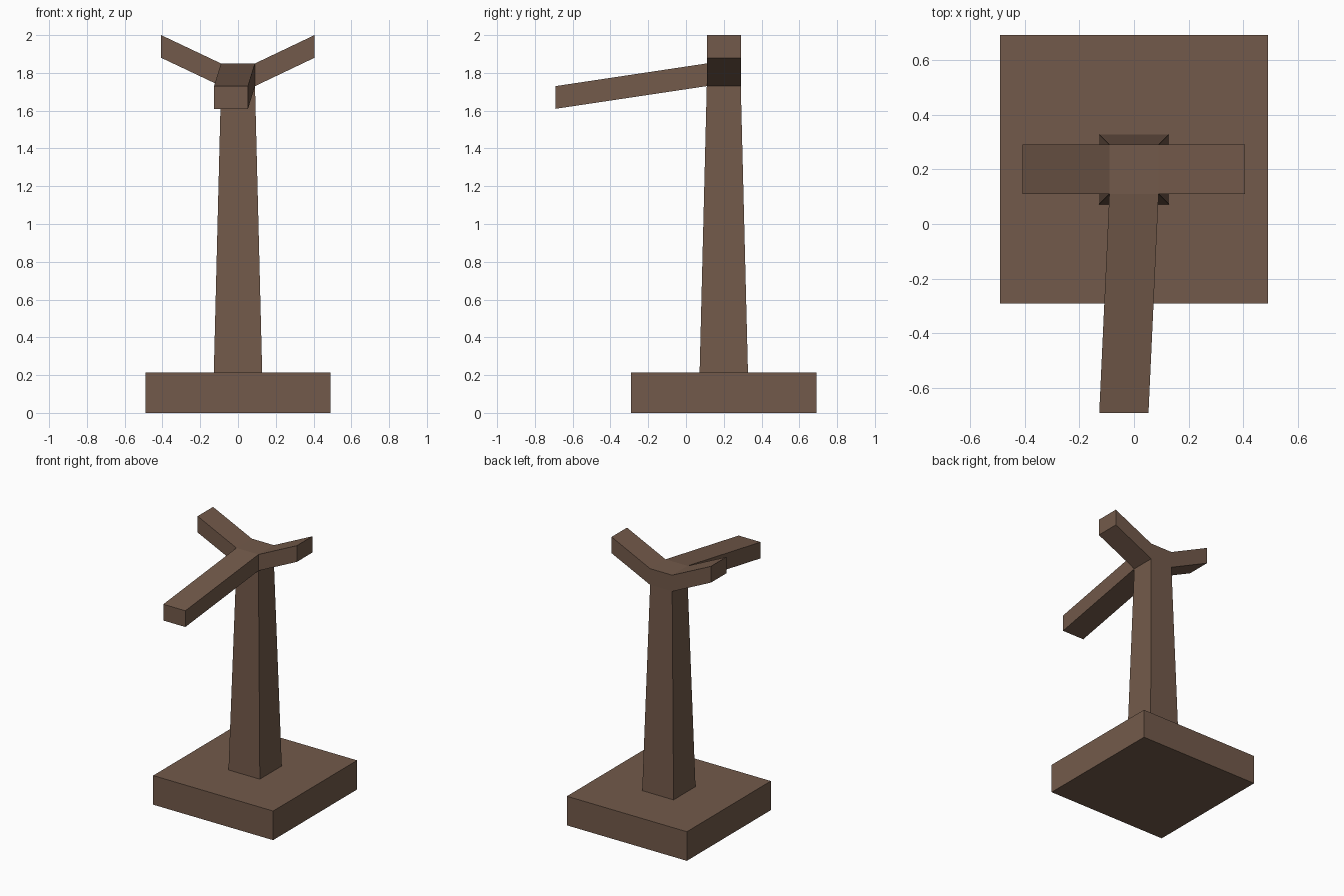
import bpy, bmesh
from mathutils import Vector

if "Cube" in bpy.data.objects:
    bpy.data.objects.remove(bpy.data.objects["Cube"])

wood = bpy.data.materials.new("brown wood")
wood.diffuse_color = (0.171, 0.102, 0.069, 1)
wood.use_nodes = True
wood.node_tree.nodes["Principled BSDF"].inputs["Base Color"].default_value = wood.diffuse_color
CY = 0.20  # y of the post axis


def finish(name, bm):
    bmesh.ops.recalc_face_normals(bm, faces=bm.faces)
    mesh = bpy.data.meshes.new(name)
    bm.to_mesh(mesh)
    bm.free()
    mesh.materials.append(wood)
    bpy.context.collection.objects.link(bpy.data.objects.new(name, mesh))


def block(bm, half, z0, z1):
    """Square box around the post axis."""
    verts = bmesh.ops.create_cube(bm, size=2)["verts"]
    for v in verts:
        v.co = (v.co.x * half, CY + v.co.y * half, z1 if v.co.z > 0 else z0)


def extrude(bm, direction, offset):
    """Pull the face looking along direction out by offset; return the new face."""
    face = max(bm.faces, key=lambda f: (f.normal.dot(direction), f.calc_center_median().dot(direction)))
    new = bmesh.ops.extrude_discrete_faces(bm, faces=[face])["faces"][0]
    bmesh.ops.translate(bm, verts=new.verts, vec=offset)
    bm.normal_update()
    return new


# Square foot
bm = bmesh.new()
block(bm, 0.49, 0, 0.215)
finish("base", bm)

# Hub with three slanted arms and the flared post, one continuous surface
bm = bmesh.new()
block(bm, 0.09, 1.73, 1.85)
bm.normal_update()
extrude(bm, Vector((-1, 0, 0)), Vector((-0.317, 0, 0.15)))
extrude(bm, Vector((1, 0, 0)), Vector((0.315, 0, 0.15)))
extrude(bm, Vector((0, -1, 0)), Vector((-0.037, -0.80, -0.12)))
foot = extrude(bm, Vector((0, 0, -1)), Vector((0, 0, -1.515)))
for v in foot.verts:
    v.co.x *= 0.128 / 0.09
    v.co.y = CY + (v.co.y - CY) * 0.128 / 0.09
finish("post_and_arms", bm)
